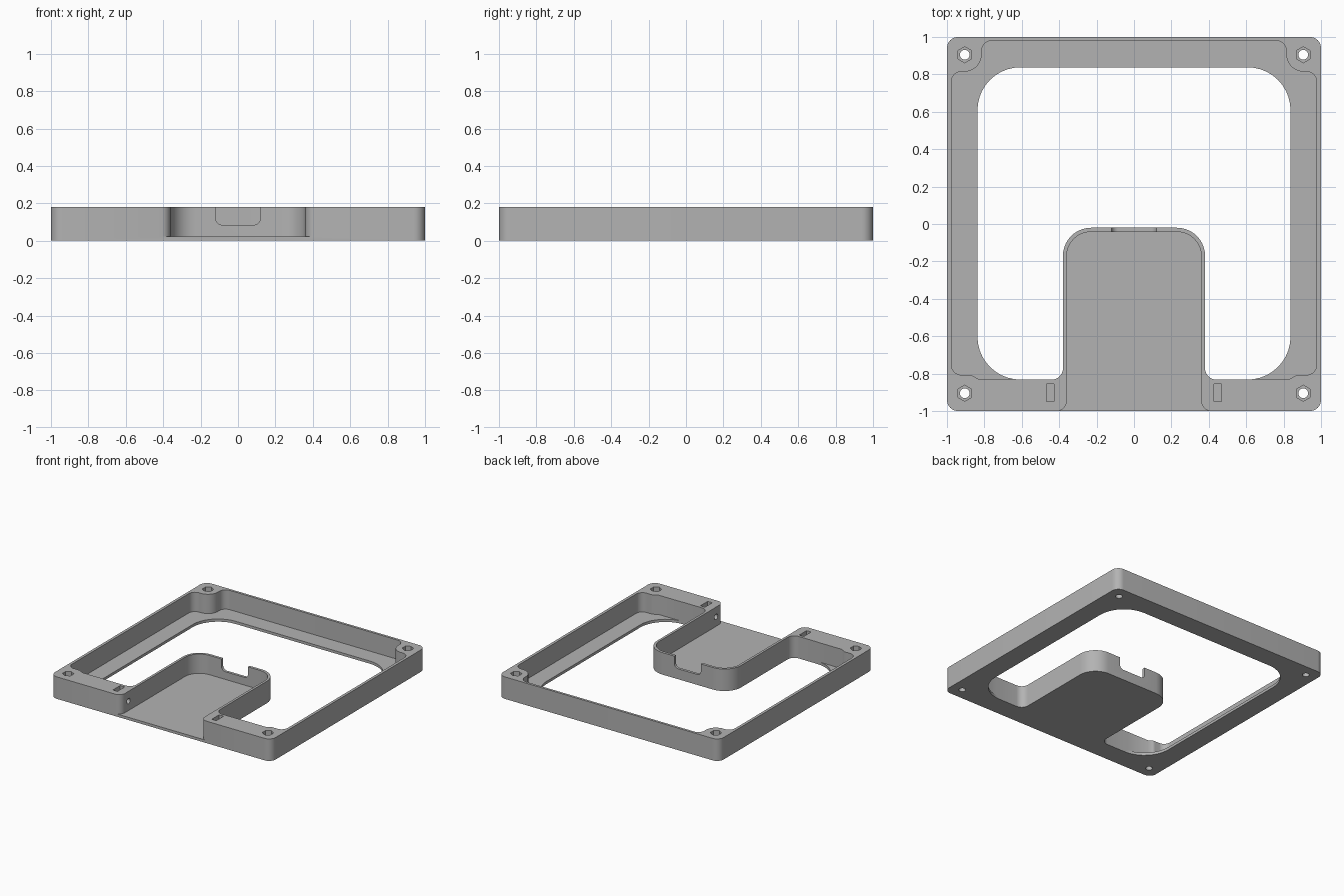
import bpy
import bmesh
import math
from mathutils import Vector, Matrix

cube = bpy.data.objects.get("Cube")
if cube:
    bpy.data.objects.remove(cube, do_unlink=True)

HEIGHT = 0.18
FLOOR = 0.022
OVER = 0.3     # cutters rise past the top
UNDER = -0.1   # and drop below the base

grey = bpy.data.materials.new("plain grey")
grey.use_nodes = True
colour = (0.45, 0.45, 0.45, 1)
grey.diffuse_color = colour
grey.node_tree.nodes["Principled BSDF"].inputs["Base Color"].default_value = colour


def rounded(corners, steps=10):
    """Outline from (x, y, radius) corners, each replaced by an arc."""
    outline = []
    for i, (x, y, r) in enumerate(corners):
        p = Vector((x, y))
        if r == 0:
            outline.append(p)
            continue
        a = (Vector(corners[i - 1][:2]) - p).normalized()
        b = (Vector(corners[(i + 1) % len(corners)][:2]) - p).normalized()
        half = a.angle(b) / 2
        centre = p + (a + b).normalized() * (r / math.sin(half))
        start = p + a * (r / math.tan(half)) - centre
        end = p + b * (r / math.tan(half)) - centre
        for k in range(steps + 1):
            t = k / steps
            outline.append(centre + start.lerp(end, t).normalized() * r
                           if steps == 1 else centre + arc_point(start, end, t))
    return outline


def arc_point(start, end, t):
    """Point on the circular arc between two equally long vectors."""
    turn = math.atan2(start.x * end.y - start.y * end.x, start.dot(end))
    return Matrix.Rotation(turn * t, 2) @ start


def mirrored(half):
    """Close a left-half corner list with its mirror image."""
    return half + [(-x, y, r) for x, y, r in reversed(half)]


def circle(x, y, r, sides):
    return [(x + r * math.sin(math.tau * k / sides),
             y + r * math.cos(math.tau * k / sides)) for k in range(sides)]


def prism(name, outline, z0, z1, matrix=Matrix()):
    """Closed solid from an outline, with its normals facing out."""
    bm = bmesh.new()
    low = [bm.verts.new((p[0], p[1], z0)) for p in outline]
    high = [bm.verts.new((p[0], p[1], z1)) for p in outline]
    bm.faces.new(low[::-1])
    bm.faces.new(high)
    for i in range(len(low)):
        bm.faces.new((low[i - 1], low[i], high[i], high[i - 1]))
    bm.transform(matrix)
    if bm.calc_volume(signed=True) < 0:
        bmesh.ops.reverse_faces(bm, faces=bm.faces[:])
    mesh = bpy.data.meshes.new(name)
    bm.to_mesh(mesh)
    bm.free()
    mesh.materials.append(grey)
    obj = bpy.data.objects.new(name, mesh)
    bpy.context.collection.objects.link(obj)
    return obj


# Solid tray block
block = mirrored([(-1, -1, 0.06), (-1, 1, 0.06)])
frame = prism("frame_tray", rounded(block), 0, HEIGHT)
cutters = []

# Central opening wrapping around the tongue
opening = mirrored([(-0.38, -0.02, 0.15), (-0.38, -0.832, 0.06),
                    (-0.837, -0.832, 0.23), (-0.837, 0.838, 0.23)])
cutters.append(prism("opening_cutter", rounded(opening), UNDER, OVER))

# Recess above the ledge, leaving bosses at the corners and clearing the tongue
recess = mirrored([(-0.6, 0.3, 0), (-0.6, -0.83, 0), (-0.83, -0.83, 0),
                   (-0.87, -0.807, 0.04), (-0.977, -0.807, 0.055),
                   (-0.977, 0.815, 0.055), (-0.815, 0.815, 0.09),
                   (-0.815, 0.98, 0.055)])
cutters.append(prism("recess_cutter", rounded(recess), FLOOR, OVER))

# Channel along the tongue, flared at its front mouth
channel = mirrored([(-0.5, -1.1, 0), (-0.5, -1.001, 0),
                    (-0.36, -1.001, 0.055), (-0.36, -0.042, 0.13)])
cutters.append(prism("channel_cutter", rounded(channel), FLOOR, OVER))

# Rounded notch in the end wall of the tongue
upright = Matrix.Rotation(math.pi / 2, 4, "X")
notch = mirrored([(-0.12, 0.085, 0.035), (-0.12, OVER, 0)])
cutters.append(prism("notch_cutter", rounded(notch), -0.05, 0.1, upright))

# Corner screw holes with hexagonal nut pockets
for x in (-0.905, 0.905):
    for y in (-0.905, 0.905):
        cutters.append(prism("screw_cutter", circle(x, y, 0.026, 24), UNDER, OVER))
        cutters.append(prism("nut_cutter", circle(x, y, 0.043, 6), 0.1, OVER))

# Nut slots and cross holes beside the channel
sideways = Matrix.Rotation(math.pi / 2, 4, "Y")
for side in (-1, 1):
    slot = [(side * x, y) for x, y in ((0.427, -0.95), (0.469, -0.95),
                                       (0.469, -0.855), (0.427, -0.855))]
    cutters.append(prism("slot_cutter", slot, 0.05, OVER))
    cutters.append(prism("cross_hole_cutter", circle(-0.1, -0.903, 0.022, 24),
                         side * 0.3, side * 0.53, sideways))

# Cut everything, then drop the cutters
bpy.context.view_layer.objects.active = frame
for cutter in cutters:
    cutter.hide_render = True
    cut = frame.modifiers.new(cutter.name, "BOOLEAN")
    cut.operation = "DIFFERENCE"
    cut.solver = "EXACT"
    cut.object = cutter
    bpy.ops.object.modifier_apply(modifier=cut.name)
for cutter in cutters:
    bpy.data.objects.remove(cutter, do_unlink=True)

bpy.ops.object.select_all(action="DESELECT")
frame.select_set(True)
bpy.ops.object.shade_smooth_by_angle(angle=math.radians(30))
